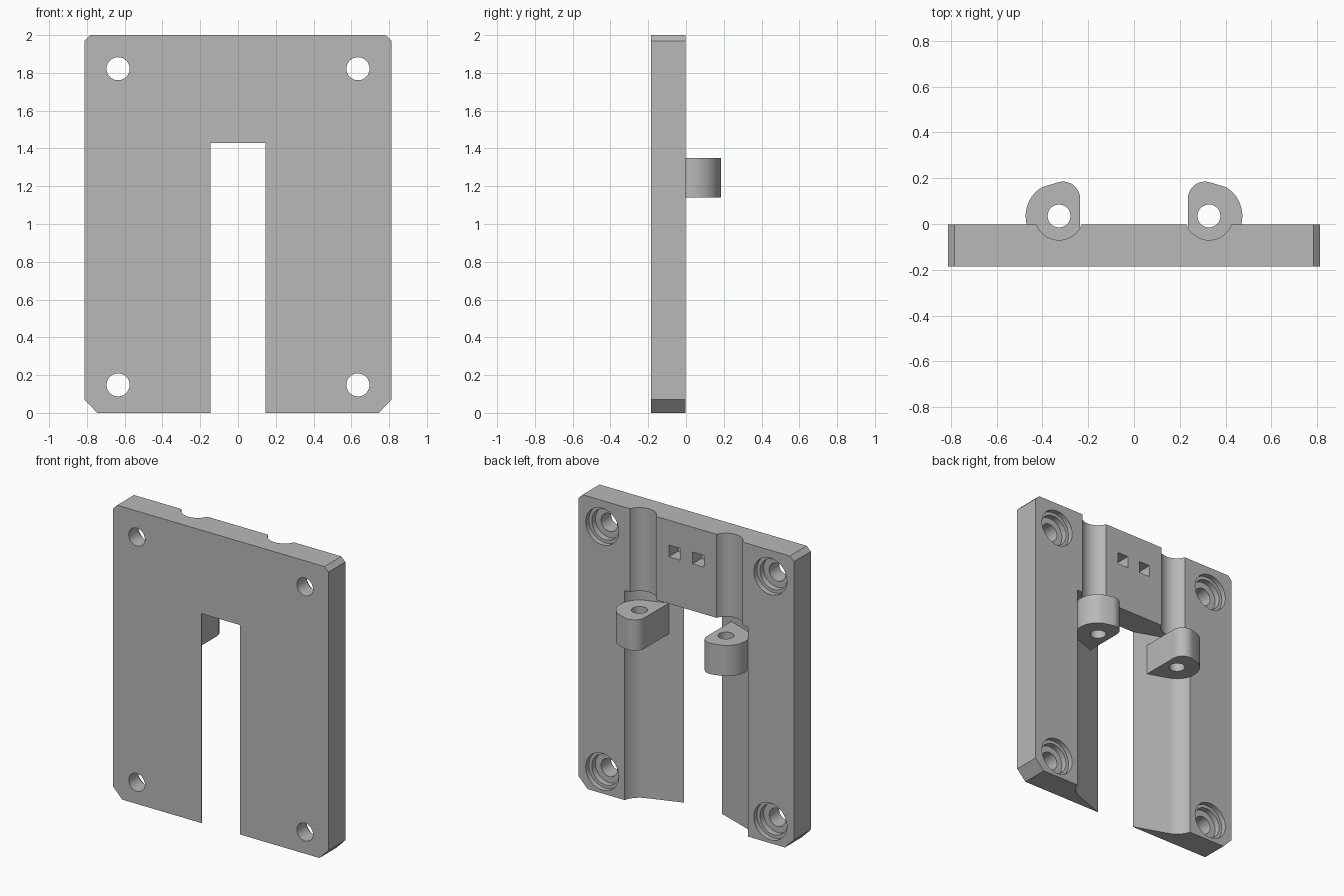
import bpy
import bmesh
from math import cos, sin, radians

if "Cube" in bpy.data.objects:
    bpy.data.objects.remove(bpy.data.objects["Cube"])

FRONT, BACK = -0.185, -0.003
PIVOT = (0.327, 0.035)
POCKET_TOP = 1.43

grey = bpy.data.materials.new("light_grey")
grey.use_nodes = True
grey.diffuse_color = (0.48, 0.48, 0.48, 1)
grey.node_tree.nodes["Principled BSDF"].inputs["Base Color"].default_value = grey.diffuse_color


def arc(cx, cy, r, start, end, steps):
    angles = [radians(start + (end - start) * i / steps) for i in range(steps + 1)]
    return [(cx + r * cos(a), cy + r * sin(a)) for a in angles]


def circle(cx, cy, r, steps=48):
    return arc(cx, cy, r, 0, 360, steps)[:-1]


def rect(x0, y0, x1, y1):
    return [(x0, y0), (x1, y0), (x1, y1), (x0, y1)]


def mirrored(points):
    return [(-x, y) for x, y in reversed(points)]


def prism(name, points, low, high, axis="z"):
    """Extrude a profile along z (profile in x, y) or along y (profile in x, z)."""
    bm = bmesh.new()
    verts = [bm.verts.new((a, b, low) if axis == "z" else (a, low, b)) for a, b in points]
    face = bm.faces.new(verts)
    extruded = bmesh.ops.extrude_face_region(bm, geom=[face])["geom"]
    moved = [g for g in extruded if isinstance(g, bmesh.types.BMVert)]
    h = high - low
    bmesh.ops.translate(bm, verts=moved, vec=(0, 0, h) if axis == "z" else (0, h, 0))
    bmesh.ops.recalc_face_normals(bm, faces=bm.faces)
    mesh = bpy.data.meshes.new(name)
    bm.to_mesh(mesh)
    bm.free()
    mesh.materials.append(grey)
    obj = bpy.data.objects.new(name, mesh)
    bpy.context.collection.objects.link(obj)
    return obj


def activate(obj):
    bpy.ops.object.select_all(action="DESELECT")
    obj.select_set(True)
    bpy.context.view_layer.objects.active = obj


def cut(target, cutter):
    cutter.hide_render = True
    mod = target.modifiers.new("cut", "BOOLEAN")
    mod.operation = "DIFFERENCE"
    mod.solver = "EXACT"
    mod.object = cutter
    activate(target)
    bpy.ops.object.modifier_apply(modifier=mod.name)
    bpy.data.objects.remove(cutter)


def smooth(obj):
    activate(obj)
    bpy.ops.object.shade_smooth_by_angle(angle=radians(30))


# Plate with small top chamfers and larger bottom ones
half = [(0.745, 0), (0.813, 0.07), (0.813, 1.97), (0.783, 2)]
plate = prism("back_plate", half + mirrored(half), FRONT, BACK, "y")

# Central slot, flaring into a rounded pocket on each side
side = [(0.145, -0.4), (0.145, FRONT + 0.002)]
side += arc(*PIVOT, 0.145, -71, 0, 14) + [(PIVOT[0] + 0.145, 0.3)]
cut(plate, prism("slot_cutter", side + mirrored(side), -0.1, POCKET_TOP))

for s in (-1, 1):
    # Rod groove running up from the pocket
    cut(plate, prism("groove_cutter", circle(s * PIVOT[0], PIVOT[1], 0.105), 1.3, 2.1))

    # Square tie holes in the middle panel
    x = s * 0.09
    cut(plate, prism("tie_cutter", rect(x - 0.042, 1.75, x + 0.042, 1.83), -0.1, 0.1, "y"))

    # Screw holes with a stepped recess on the back
    for z in (0.148, 1.822):
        for radius, depth in ((0.125, 0.035), (0.103, 0.075), (0.061, 0.4)):
            cut(plate, prism("screw_cutter", circle(s * 0.635, z, radius),
                             BACK - depth, 0.1, "y"))
smooth(plate)

# Pivot lugs rooted in the pocket walls
profile = [(0.235, -0.17)]
profile += arc(0.31, 0.11, 0.075, 180, 72, 14)
profile += arc(*PIVOT, 0.146, 60, -71, 26) + [(0.36, -0.16)]
for name, points, s in (("left_lug", profile, 1), ("right_lug", mirrored(profile), -1)):
    lug = prism(name, points, 1.14, 1.35)
    cut(lug, prism("pin_cutter", circle(s * PIVOT[0], PIVOT[1], 0.05), 1, 1.5))
    smooth(lug)
